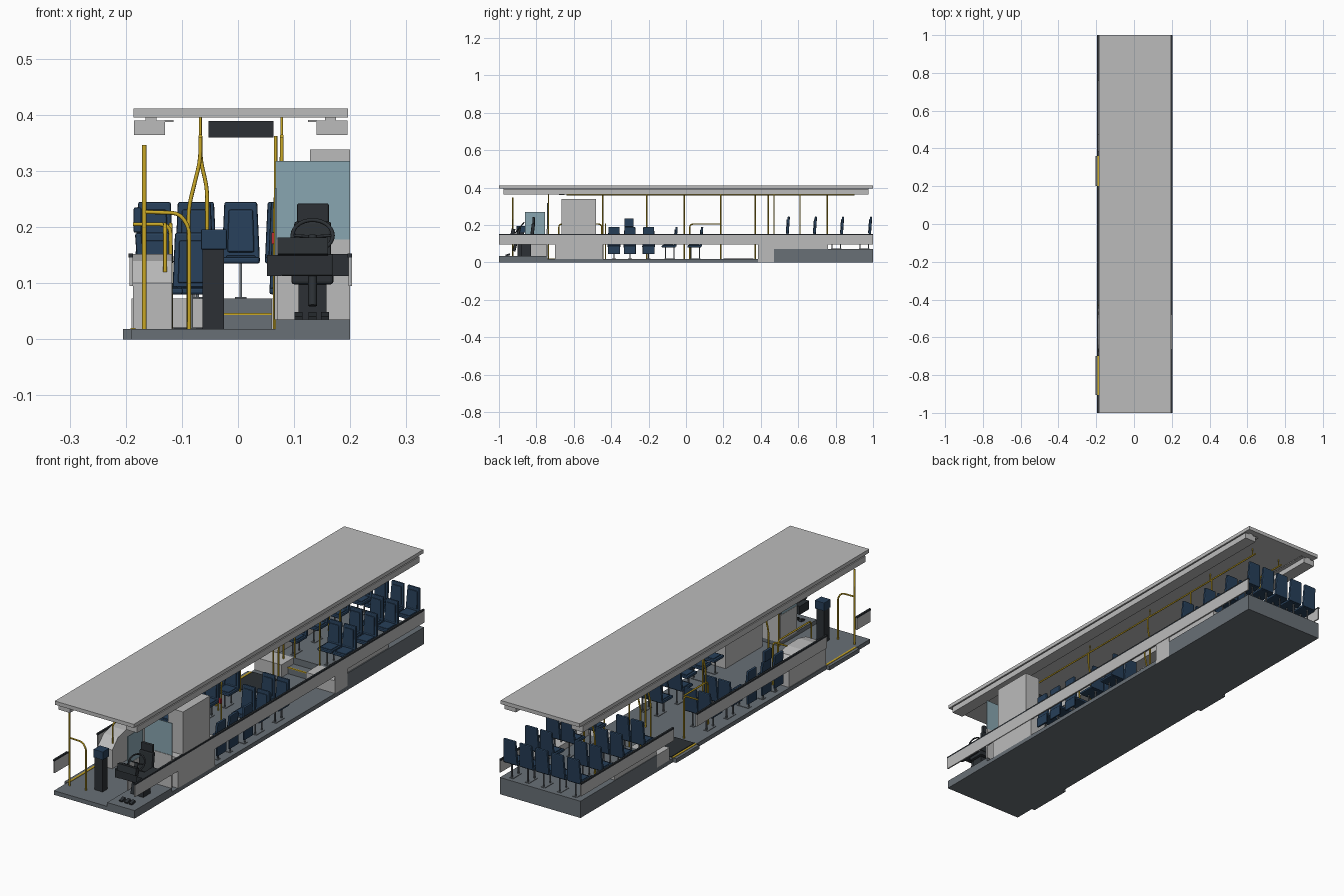
import bpy, bmesh, math
from mathutils import Vector, Matrix

if "Cube" in bpy.data.objects:
    bpy.data.objects.remove(bpy.data.objects["Cube"])

def mat(name, c):
    m = bpy.data.materials.new(name)
    m.diffuse_color = (*c, 1)
    m.use_nodes = True
    m.node_tree.nodes["Principled BSDF"].inputs["Base Color"].default_value = m.diffuse_color
    return m

FLOOR = mat("floor_grey", (.14, .16, .18))
LIGHT = mat("panel_grey", (.5, .5, .5))
DARK = mat("dark_plastic", (.025, .03, .035))
BLUE = mat("seat_blue", (.02, .05, .1))
YEL = mat("rail_yellow", (.6, .4, .02))
GLASS = mat("glass", (.25, .38, .44))
RED = mat("red", (.5, .03, .03))

def new_obj(name, bm, m):
    me = bpy.data.meshes.new(name)
    bm.to_mesh(me)
    bm.free()
    o = bpy.data.objects.new(name, me)
    bpy.context.collection.objects.link(o)
    if m:
        me.materials.append(m)
    return o

def add_box(bm, x0, x1, y0, y1, z0, z1, bev=0, rot=0, taper=1):
    """Box in a bmesh; optional bevel, tilt about x, and top taper."""
    c = Vector(((x0+x1)/2, (y0+y1)/2, (z0+z1)/2))
    t = bmesh.new()
    bmesh.ops.create_cube(t, size=1)
    for v in t.verts:
        k = taper if v.co.z > 0 else 1
        v.co = Vector((v.co.x*(x1-x0)*k, v.co.y*(y1-y0), v.co.z*(z1-z0)))
    if bev:
        bmesh.ops.bevel(t, geom=t.edges[:], offset=bev, segments=2, affect='EDGES', profile=.5)
    t.transform(Matrix.Translation(c) @ Matrix.Rotation(rot, 4, 'X'))
    tmp = bpy.data.meshes.new("tmp")
    t.to_mesh(tmp)
    t.free()
    bm.from_mesh(tmp)
    bpy.data.meshes.remove(tmp)

def box(name, *a, m=None, **k):
    bm = bmesh.new()
    add_box(bm, *a, **k)
    return new_obj(name, bm, m)

def tube(name, pts, r=.0035, m=YEL, fillet=.018):
    """Round rail through points with rounded corners."""
    P = [Vector(p) for p in pts]
    path = [P[0]]
    for a, b, c in zip(P, P[1:], P[2:]):
        f = min(fillet, (a-b).length*.45, (c-b).length*.45)
        s, e = b+(a-b).normalized()*f, b+(c-b).normalized()*f
        path += [s*(1-t)**2 + b*2*t*(1-t) + e*t*t for t in (0, .33, .67, 1)]
    path.append(P[-1])
    cu = bpy.data.curves.new(name, 'CURVE')
    cu.dimensions = '3D'
    cu.bevel_depth, cu.bevel_resolution, cu.use_fill_caps = r, 2, True
    sp = cu.splines.new('POLY')
    sp.points.add(len(path)-1)
    for q, p in zip(sp.points, path):
        q.co = (*p, 1)
    me = bpy.data.meshes.new_from_object(bpy.data.objects.new("tmp_curve", cu))
    o = bpy.data.objects.new(name, me)
    bpy.context.collection.objects.link(o)
    me.materials.clear()
    me.materials.append(m)
    me.shade_smooth()
    return o

# floor, platforms and door sills
box("floor", -.19, .2, -1, 1, 0, .018, m=FLOOR)
box("driver_platform", .067, .2, -1, -.74, .018, .035, m=FLOOR)
box("rear_platform", -.19, .2, .47, 1, .018, .073, m=FLOOR)
box("rear_step", -.06, .06, .43, .47, .018, .045, m=FLOOR)
box("step_nosing", -.06, .06, .428, .434, .043, .047, m=YEL)
for y0, y1 in ((-.905, -.7), (.2, .36)):
    box("door_sill", -.205, -.19, y0, y1, 0, .018, m=FLOOR)
    box("sill_strip", -.192, -.183, y0, y1, .018, .02, m=YEL)
box("ramp_plate", -.18, -.06, .2, .36, .018, .021, m=DARK)

# side walls with dark window sills
for s, segs in ((1, ((-1, 1),)), (-1, ((-1, -.905), (-.7, .2), (.36, 1)))):
    for y0, y1 in segs:
        x = .2 if s > 0 else -.19
        box("side_wall", x-.003, x+.003, y0, y1, .095, .146, m=LIGHT)
        box("window_sill", x-.005, x+.003, y0, y1, .146, .153, m=DARK)

# wheel boxes and cabinet
box("front_wheel_box_right", .12, .2, -.7, -.445, .018, .15, m=LIGHT)
box("equipment_cabinet", .128, .2, -.665, -.48, .15, .338, m=LIGHT)
bm = bmesh.new()
prof = [(-.7, .018), (-.7, .1), (-.66, .14), (-.61, .152), (-.53, .152), (-.48, .14), (-.445, .1), (-.445, .018)]
f = bm.faces.new([bm.verts.new((-.187, y, z)) for y, z in prof])
ex = bmesh.ops.extrude_face_region(bm, geom=[f])
bmesh.ops.translate(bm, vec=(.069, 0, 0), verts=[v for v in ex['geom'] if isinstance(v, bmesh.types.BMVert)])
bmesh.ops.recalc_face_normals(bm, faces=bm.faces)
new_obj("front_wheel_box_left", bm, LIGHT)
box("rear_podium_left", -.19, -.06, .385, .47, .018, .073, m=LIGHT)
box("rear_podium_right", .06, .2, .385, .47, .018, .073, m=LIGHT)
box("rear_panel_right", .196, .2, .385, .47, 0, .1, m=LIGHT)
for x0 in (-.187, .14):
    box("rear_wheel_box", x0, x0+.055, .47, .76, .073, .1, m=LIGHT)

# roof, ducts, lights, display
box("roof", -.186, .196, -1, 1, .395, .411, m=LIGHT)
for s in (-1, 1):
    a, b = sorted((.005+s*.19, .005+s*.135))
    box("ceiling_duct", a, b, -.975, .975, .364, .39, m=LIGHT)
    a, b = sorted((.005+s*.136, .005+s*.12))
    box("light_strip", a, b, -.975, .975, .387, .391, m=LIGHT)
    box("duct_mount", .005+s*.16-.01, .005+s*.16+.01, -.975, .975, .39, .395, m=LIGHT)
box("overhead_display", -.053, .063, -.68, -.65, .36, .389, m=DARK)

# passenger seat: cushion, tapered tilted back, frame (shared mesh, faces -y)
bm = bmesh.new()
add_box(bm, -.034, .034, -.08, -.006, .062, .074, bev=.004)
add_box(bm, -.034, .034, -.01, .002, .066, .172, bev=.004, rot=-.07, taper=.86)
add_box(bm, -.024, .024, -.014, -.006, .082, .158, bev=.003, rot=-.07, taper=.9)
add_box(bm, -.026, .026, -.07, -.015, .071, .077, bev=.002)
seat_mesh = new_obj("seat", bm, BLUE)
bm = bmesh.new()
for y in (-.06, -.015):
    add_box(bm, -.0025, .0025, y-.0025, y+.0025, 0, .063)
add_box(bm, -.01, .01, -.066, -.009, 0, .002)
leg_mesh = new_obj("seat_leg", bm, FLOOR)
seat_data, leg_data = seat_mesh.data, leg_mesh.data
bpy.data.objects.remove(seat_mesh)
bpy.data.objects.remove(leg_mesh)

def seat(x, y, z, rot=0):
    for n, d in (("seat", seat_data), ("seat_leg", leg_data)):
        o = bpy.data.objects.new(n, d)
        o.location, o.rotation_euler = (x, y, z), (0, 0, rot)
        bpy.context.collection.objects.link(o)

for i in range(5):
    seat(-.149+.077*i, .99, .073)
for y in (.55, .695, .84):
    for x in (-.149, -.078, .088, .159):
        seat(x, y, .073)
for y in (-.05, .087):
    for x in (-.15, -.083, .09, .16):
        seat(x, y, .018)
for y in (-.385, -.3, -.2):
    for s in (-1, 1):
        x = .005+s*.183
        seat(x, y, .018, -s*math.pi/2)
        box("seat_back_base", x-.004, x+.004, y-.032, y+.032, .045, .09, bev=.003, m=BLUE)
box("wheelchair_headrest", -.186, -.172, -.33, -.28, .19, .235, bev=.003, m=BLUE)

# overhead rails and poles
for x in (-.067, .078):
    tube("overhead_rail", [(x, -.64, .362), (x, .9, .362)])
    for y in (-.6, -.2, .2, .6, .88):
        tube("rail_hanger", [(x, y, .36), (x, y, .396)], .0025)
for y, zf in ((-.445, .018), (-.01, .018), (.37, .018), (.44, .073), (.755, .073)):
    tube("bent_pole", [(-.088, y, zf), (-.088, y, .235), (-.067, y, .32), (-.067, y, .362)])
for y, zf in ((-.21, .018), (.185, .018), (.47, .073), (.61, .073)):
    tube("straight_pole", [(.066, y, zf), (.066, y, .25), (.078, y, .31), (.078, y, .362)])
tube("cross_pole", [(-.055, .47, .073), (-.055, .47, .27), (-.067, .47, .32), (-.067, .47, .362)])

# front door rails
tube("door_pole", [(-.167, -.925, .018), (-.167, -.925, .346)], .004)
tube("door_handrail", [(-.167, -.925, .227), (-.105, -.925, .225), (-.087, -.925, .2), (-.087, -.925, .018)])
tube("wheel_box_rail", [(-.13, -.68, .12), (-.13, -.68, .205), (-.13, -.45, .205), (-.13, -.45, .12)])
for y in (-.43, .185):
    tube("screen_rail", [(-.187, y, .205), (-.12, y, .205), (-.12, y, .018)])
tube("side_screen_rail", [(-.12, .02, .018), (-.12, .02, .205), (-.12, .185, .205)])
box("stop_button", .06, .072, -.222, -.212, .17, .19, m=RED)

# driver compartment
box("partition", .067, .2, -.745, -.737, .035, .178, m=LIGHT)
box("partition_glass", .067, .2, -.743, -.739, .178, .318, m=GLASS)
box("cab_door", .065, .07, -.86, -.745, .035, .15, m=LIGHT)
box("cab_side_glass", .066, .069, -.86, -.755, .15, .27, m=GLASS)
tube("cab_pole", [(.067, -.735, .018), (.067, -.735, .362)], .003)

box("dashboard", .075, .17, -.925, -.885, .113, .152, bev=.003, m=DARK)
box("dash_left_wing", .052, .077, -.925, -.86, .113, .15, m=DARK)
box("dash_side_console", .168, .198, -.94, -.83, .113, .152, m=DARK)
box("dash_hood", .07, .16, -.935, -.915, .15, .18, rot=-.2, m=DARK)
bpy.ops.mesh.primitive_torus_add(major_radius=.036, minor_radius=.0035, major_segments=28, minor_segments=8,
                                 location=(.133, -.89, .185), rotation=(math.radians(50), 0, 0))
w = bpy.context.object
w.name = "steering_wheel"
w.data.materials.append(DARK)
bpy.ops.object.shade_smooth()
for dx in (-.034, .034):
    tube("wheel_spoke", [(.133, -.89, .183), (.133+dx, -.89, .185)], .0025, DARK)
tube("steering_column", [(.133, -.89, .185), (.133, -.92, .06)], .008, DARK)
box("seat_pedestal", .108, .158, -.88, -.83, .035, .1, m=DARK)
box("driver_cushion", .095, .17, -.89, -.815, .098, .12, bev=.005, m=DARK)
box("driver_backrest", .1, .166, -.83, -.812, .12, .21, bev=.005, rot=-.12, m=DARK)
box("driver_headrest", .105, .162, -.822, -.808, .208, .242, bev=.003, m=DARK)
for x in (.108, .133, .155):
    box("pedal", x-.007, x+.007, -.965, -.94, .035, .045, rot=.3, m=DARK)

# ticket validator
box("validator_post", -.063, -.025, -.9, -.865, .018, .16, m=DARK)
box("validator_head", -.066, -.02, -.905, -.86, .16, .196, bev=.002, m=BLUE)
